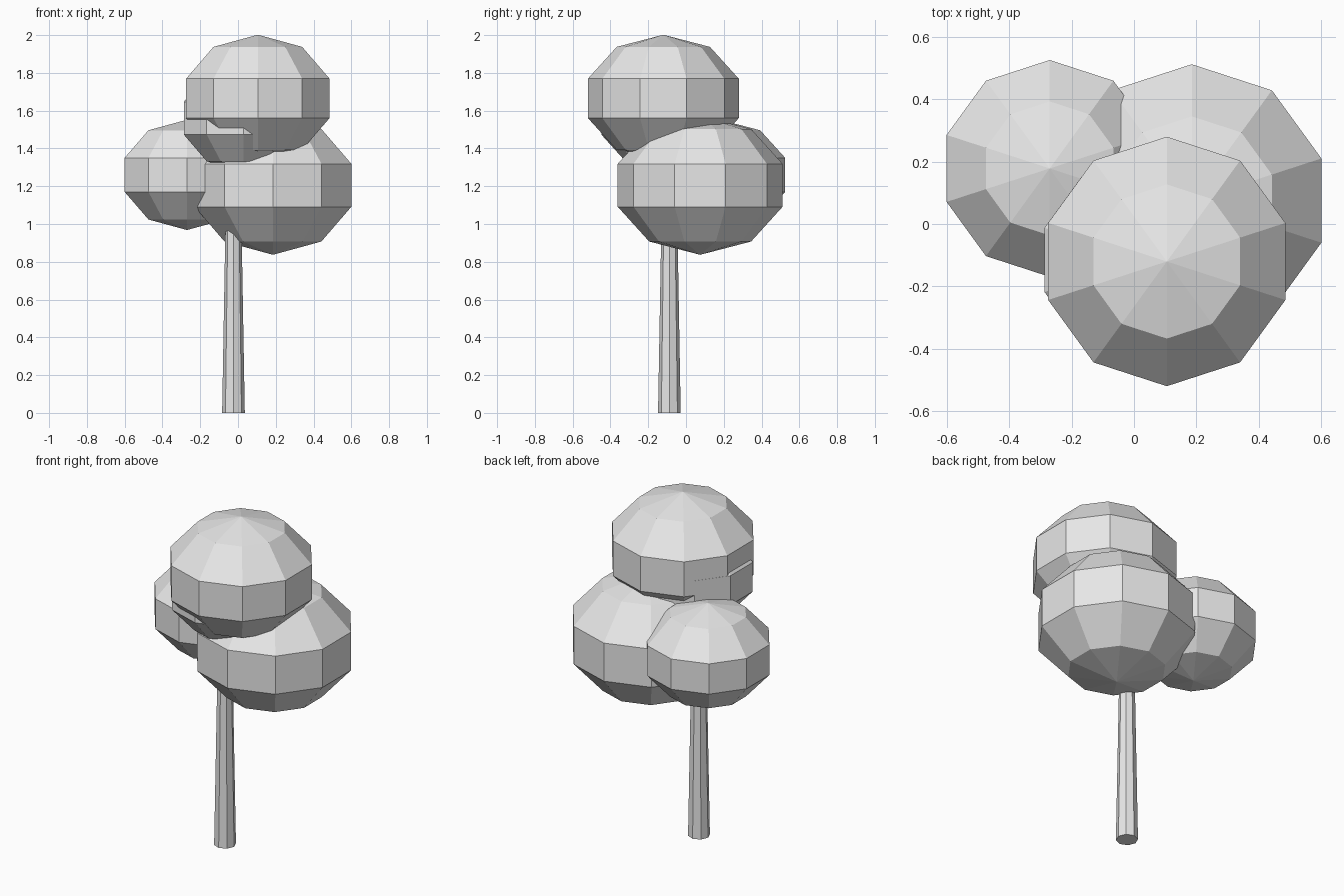
import bpy, bmesh, math
from mathutils import Matrix

cube = bpy.data.objects.get("Cube")
if cube:
    bpy.data.objects.remove(cube, do_unlink=True)

# One plain grey for the whole tree
GREY = (0.8, 0.8, 0.8, 1.0)
grey = bpy.data.materials.new("plain grey")
grey.use_nodes = True
grey.diffuse_color = GREY
grey.node_tree.nodes["Principled BSDF"].inputs["Base Color"].default_value = GREY


def add_part(name, bm, location):
    bmesh.ops.recalc_face_normals(bm, faces=bm.faces)
    mesh = bpy.data.meshes.new(name)
    bm.to_mesh(mesh)
    bm.free()
    mesh.materials.append(grey)
    obj = bpy.data.objects.new(name, mesh)
    obj.location = location
    bpy.context.collection.objects.link(obj)
    return obj


def leaf_ball(name, location, width, height, sides=10, rings=5):
    """Faceted, slightly flattened ball with one corner towards +y."""
    bm = bmesh.new()
    top = bm.verts.new((0, 0, height))
    bottom = bm.verts.new((0, 0, -height))
    loops = []
    for r in range(1, rings):
        polar = math.pi * r / rings
        loops.append([])
        for s in range(sides):
            turn = math.pi / 2 + math.tau * s / sides
            radius = width * math.sin(polar)
            loops[-1].append(bm.verts.new((radius * math.cos(turn),
                                           radius * math.sin(turn),
                                           height * math.cos(polar))))
    for s in range(sides):
        n = (s + 1) % sides
        bm.faces.new((top, loops[0][s], loops[0][n]))
        bm.faces.new((bottom, loops[-1][n], loops[-1][s]))
        for upper, lower in zip(loops, loops[1:]):
            bm.faces.new((upper[s], lower[s], lower[n], upper[n]))
    return add_part(name, bm, location)


# Foliage
leaf_ball("foliage_top", (0.105, -0.12, 1.665), 0.42, 0.337)
leaf_ball("foliage_large", (0.185, 0.075, 1.205), 0.459, 0.368)
leaf_ball("foliage_side", (-0.27, 0.178, 1.26), 0.365, 0.292)
leaf_ball("foliage_inner", (0.03, -0.115, 1.56), 0.35, 0.282)

# Tapered eight-sided trunk, its tip hidden in the foliage
TRUNK_HEIGHT = 1.2
bm = bmesh.new()
bmesh.ops.create_cone(bm, cap_ends=True, segments=8, radius1=0.06, radius2=0.039,
                      depth=TRUNK_HEIGHT,
                      matrix=Matrix.Translation((0, 0, TRUNK_HEIGHT / 2)))
add_part("trunk", bm, (-0.024, -0.088, 0))
